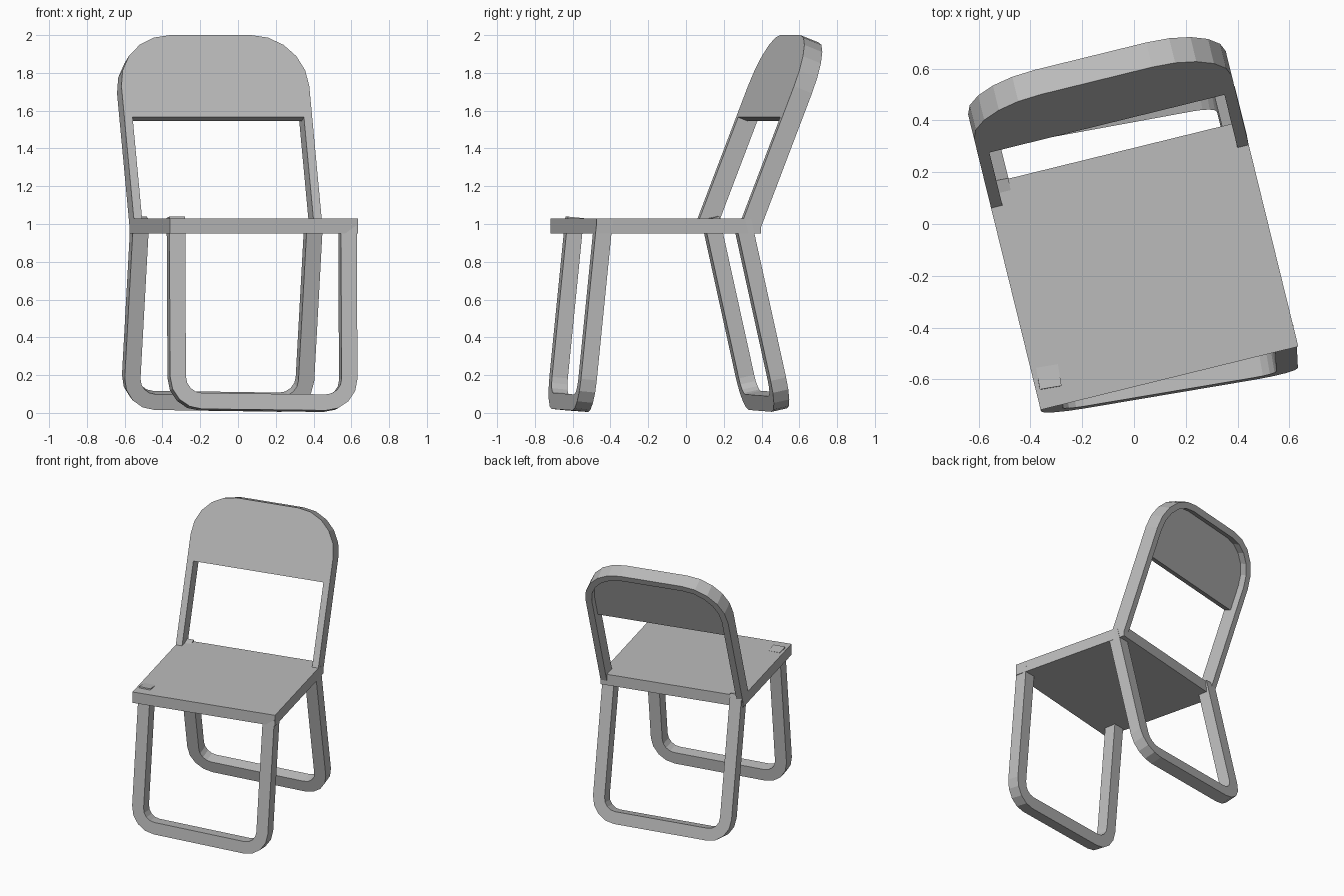
import bpy, bmesh, math
from mathutils import Vector, Matrix

cube = bpy.data.objects.get("Cube")
if cube:
    bpy.data.objects.remove(cube)

grey = bpy.data.materials.new("plain_grey")
grey.use_nodes = True
grey.diffuse_color = (0.5, 0.5, 0.5, 1)
grey.node_tree.nodes["Principled BSDF"].inputs["Base Color"].default_value = (0.5, 0.5, 0.5, 1)


def finish(name, bm, matrix):
    """Turn a bmesh into a flat-shaded grey object."""
    bmesh.ops.recalc_face_normals(bm, faces=bm.faces)
    mesh = bpy.data.meshes.new(name)
    bm.to_mesh(mesh)
    bm.free()
    mesh.materials.append(grey)
    obj = bpy.data.objects.new(name, mesh)
    obj.matrix_world = matrix
    bpy.context.collection.objects.link(obj)
    return obj


def u_outline(half, length, radius, steps):
    """U shape from one open end, round the closed end, to the other."""
    pts = [(half, 0)]
    for side, start in ((1, 0), (-1, 90)):
        for i in range(steps + 1):
            a = math.radians(start + 90 * i / steps)
            pts.append((side * (half - radius) + radius * math.cos(a),
                        length - radius + radius * math.sin(a)))
    return pts + [(-half, 0)]


def plane_frame(origin, across, along):
    """Local x runs across, y runs along, z is the thickness direction."""
    y = Vector(along).normalized()
    x = Vector(across)
    x = (x - y * x.dot(y)).normalized()
    m = Matrix((x, y, x.cross(y))).transposed().to_4x4()
    m.translation = Vector(origin)
    return m


def u_frame(name, matrix, half, length, radius, steps, bar, z0, z1):
    """Rectangular bar bent into a U."""
    outer = u_outline(half, length, radius, steps)
    inner = u_outline(half - bar, length - bar, radius - bar, steps)
    bm = bmesh.new()
    rings = [[bm.verts.new((*p, z)) for p, z in ((o, z0), (o, z1), (i, z1), (i, z0))]
             for o, i in zip(outer, inner)]
    for a, b in zip(rings, rings[1:]):
        for k in range(4):
            n = (k + 1) % 4
            bm.faces.new((a[k], a[n], b[n], b[k]))
    bm.faces.new(rings[0])
    bm.faces.new(rings[-1])
    return finish(name, bm, matrix)


# Seat, turned a little about the vertical
turn = Matrix.Rotation(math.radians(13.8), 4, "Z")
place = Matrix.Translation((0.03, -0.16, 0.99)) @ turn
bm = bmesh.new()
bmesh.ops.create_cube(bm, size=1)
bmesh.ops.scale(bm, vec=(1.024, 0.896, 0.08), verts=bm.verts)
finish("seat", bm, place)

# Backrest frame, leaning back; thickness direction points forward
lean = math.radians(21.4)
side = turn @ Vector((1, 0, 0))
up = turn @ Vector((0, math.sin(lean), math.cos(lean)))
back = plane_frame(place @ Vector((0, 0.342, 0.01)), side, up)
facing = -1 if back.col[2].y > 0 else 1
half, length, radius, bar, steps = 0.512, 1.074, 0.29, 0.045, 5
u_frame("backrest_frame", back, half, length, radius, steps, bar, 0, -0.105 * facing)

# Backrest panel filling the top of the frame
rim = u_outline(half - bar, length - bar, radius - bar, steps)
low = length - 0.467
rim = [(x, max(y, low)) for x, y in rim]
bm = bmesh.new()
face = bm.faces.new([bm.verts.new((x, y, 0)) for x, y in rim])
new = bmesh.ops.extrude_face_region(bm, geom=[face])["geom"]
moved = [v for v in new if isinstance(v, bmesh.types.BMVert)]
bmesh.ops.translate(bm, vec=(0, 0, -0.055 * facing), verts=moved)
finish("backrest_panel", bm, back)

# Leg loops, each leaning outwards: point on the centre line, lean, crossbar direction
legs = (
    ("front_legs", (0.126, -0.526, 0.9), (0.005, -0.1, -1), (1, 0.17, 0), 0.503, 1.03, 0.013),
    ("rear_legs", (-0.066, 0.24, 0.9), (-0.055, 0.22, -1), (1, 0.18, 0), 0.51, 1.025, 0.02),
)
for name, point, down, across, half, top, bottom in legs:
    down = Vector(down)
    origin = Vector(point) - down * (top - point[2])
    length = (top - bottom) * down.length
    u_frame(name, plane_frame(origin, across, down), half, length, 0.17, 4, 0.085, -0.0425, 0.0425)
